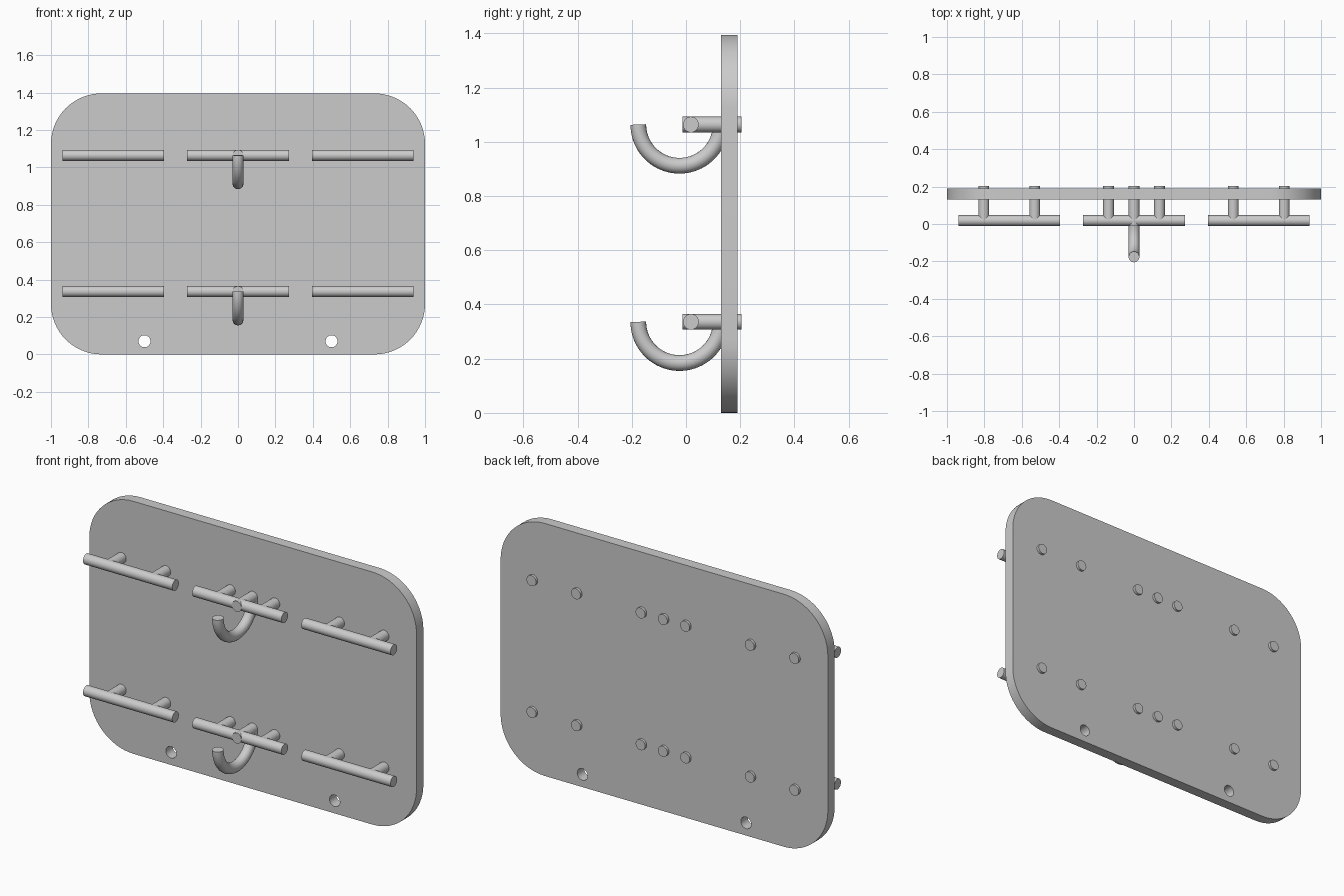
import bpy
import math

if "Cube" in bpy.data.objects:
    bpy.data.objects.remove(bpy.data.objects["Cube"])

PLATE_Y, PLATE_T = 0.16, 0.06
ROD_R = 0.029
BAR_Y = 0.018
BACK_Y = 0.204


def finish(obj, name, angle=30):
    obj.name = name
    bpy.ops.object.select_all(action='DESELECT')
    obj.select_set(True)
    bpy.context.view_layer.objects.active = obj
    if obj.type == 'CURVE':
        bpy.ops.object.convert(target='MESH')
    bpy.ops.object.shade_smooth_by_angle(angle=math.radians(angle))


def arc(cx, cy, r, a0, a1, n):
    return [(cx + r * math.cos(math.radians(a0 + (a1 - a0) * i / n)),
             cy + r * math.sin(math.radians(a0 + (a1 - a0) * i / n)))
            for i in range(n + 1)]


def curve_object(name, loops, dims, cyclic):
    cu = bpy.data.curves.new(name, 'CURVE')
    cu.dimensions = dims
    for pts in loops:
        sp = cu.splines.new('POLY')
        sp.points.add(len(pts) - 1)
        for p, co in zip(sp.points, pts):
            p.co = (*co, 0, 1) if len(co) == 2 else (*co, 1)
        sp.use_cyclic_u = cyclic
    obj = bpy.data.objects.new(name, cu)
    bpy.context.collection.objects.link(obj)
    return obj


def rod(name, center, length, rotation):
    bpy.ops.mesh.primitive_cylinder_add(vertices=40, radius=ROD_R, depth=length,
                                        location=center, rotation=rotation)
    finish(bpy.context.object, name)


def peg(name, x, z, y0):
    rod(name, (x, (y0 + BACK_Y) / 2, z), BACK_Y - y0, (math.pi / 2, 0, 0))


# back plate: rounded rectangle with two screw holes
R, W, H = 0.27, 1.0, 1.395
outline = (arc(W - R, R, R, -90, 0, 16) + arc(W - R, H - R, R, 0, 90, 16)
           + arc(R - W, H - R, R, 90, 180, 16) + arc(R - W, R, R, 180, 270, 16))
holes = [arc(x, 0.07, 0.032, 0, 360, 32)[:-1] for x in (-0.5, 0.5)]
plate = curve_object("back_plate", [outline] + holes, '2D', True)
plate.data.fill_mode = 'BOTH'
plate.data.extrude = PLATE_T / 2
plate.location = (0, PLATE_Y, 0)
plate.rotation_euler = (math.pi / 2, 0, 0)
finish(plate, "back_plate")

for row, z in (("lower", 0.336), ("upper", 1.064)):
    # horizontal bars, each on two pegs
    for side, x, spread in (("left", -0.667, 0.136), ("middle", 0, 0.136),
                            ("right", 0.667, 0.136)):
        rod(f"{row}_{side}_bar", (x, BAR_Y, z), 0.545, (0, math.pi / 2, 0))
        for i, s in enumerate((-1, 1)):
            peg(f"{row}_{side}_peg_{i + 1}", x + s * spread, z, BAR_Y)

    # centre peg passes through the middle bar
    peg(f"{row}_centre_peg", 0, z, -0.012)

    # half-ring hook curling forward
    path = [(0, y, zz) for y, zz in arc(-0.024, z, 0.152, 180, 360, 40)]
    hook = curve_object("hook", [path], '3D', False)
    hook.data.bevel_depth = ROD_R
    hook.data.bevel_resolution = 8
    hook.data.use_fill_caps = True
    finish(hook, f"{row}_hook")
